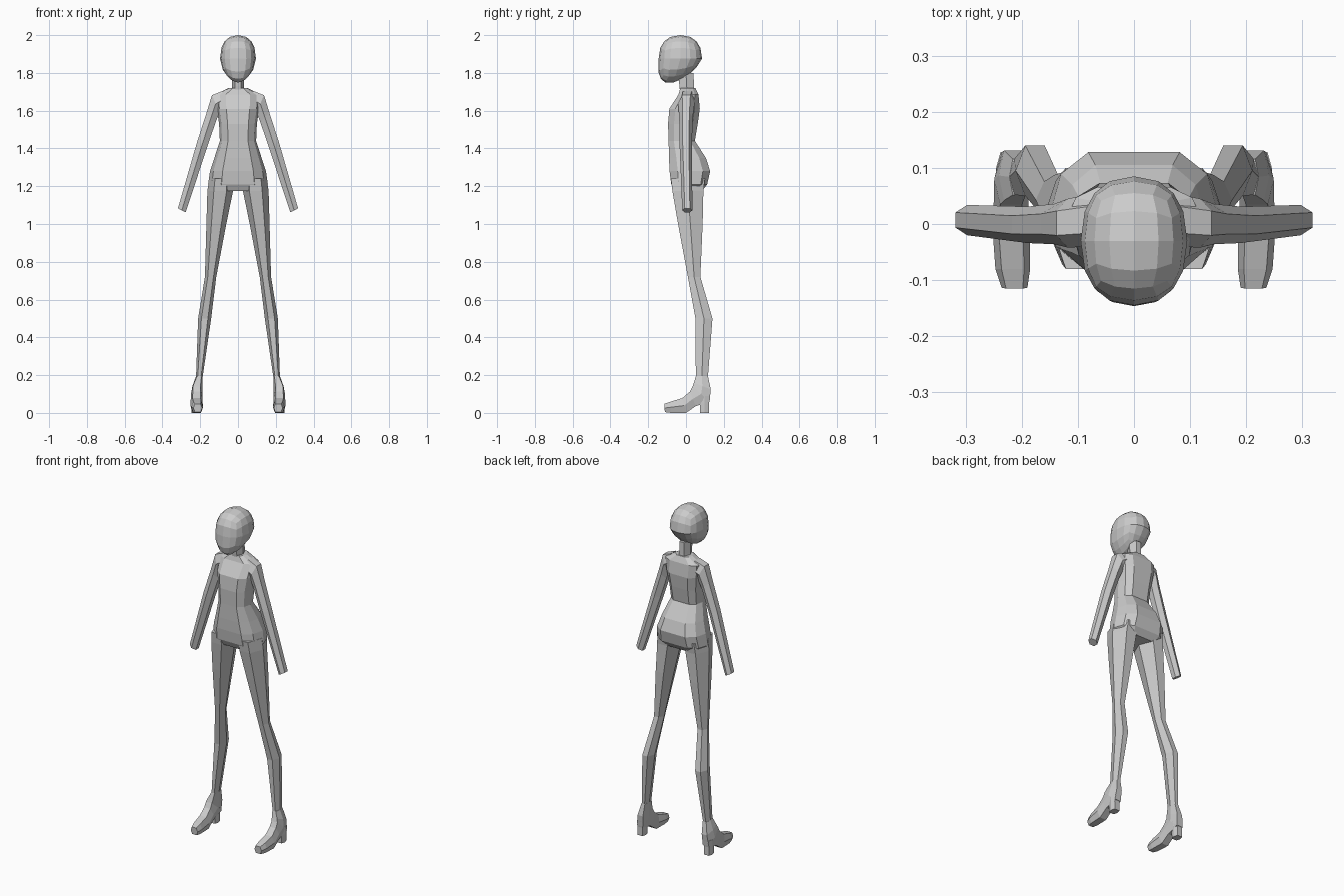
import bpy, bmesh
from mathutils import Vector

if "Cube" in bpy.data.objects:
    bpy.data.objects.remove(bpy.data.objects["Cube"])


def make_object(name, bm, mirror=False):
    bmesh.ops.recalc_face_normals(bm, faces=bm.faces[:])
    me = bpy.data.meshes.new(name)
    bm.to_mesh(me)
    bm.free()
    ob = bpy.data.objects.new(name, me)
    bpy.context.collection.objects.link(ob)
    if mirror:
        ob.modifiers.new("mirror", 'MIRROR')
    return ob


def loft(name, rings, mirror=False):
    """Skin a list of equal-length rings and cap both ends."""
    bm = bmesh.new()
    vs = [[bm.verts.new(p) for p in r] for r in rings]
    n = len(vs[0])
    for a, b in zip(vs, vs[1:]):
        for i in range(n):
            j = (i + 1) % n
            bm.faces.new((a[i], a[j], b[j], b[i]))
    bm.faces.new(vs[0])
    bm.faces.new(vs[-1])
    return make_object(name, bm, mirror)


def hexagon(a, b, d, flat=0.5):
    """Six-sided section spanning a to b, with half depth vector d."""
    a, b, d = Vector(a), Vector(b), Vector(d)
    m = (a + b) / 2
    return [a + d * flat, m + d, b + d * flat, b - d * flat, m - d, a - d * flat]


def torso_ring(z, w, f, b):
    """Ten-sided body section: half width w, front f, back b."""
    d = b - f
    half = [(.55, f), (.88, f + .2 * d), (1, f + .52 * d), (.88, b - .18 * d), (.55, b)]
    return [(w * x, y, z) for x, y in half] + [(-w * x, y, z) for x, y in reversed(half)]


# torso, from crotch to collar: z, half width, front y, back y
loft("torso", [torso_ring(*r) for r in (
    (1.175, .125, -.060, .085),
    (1.21, .158, -.078, .112),
    (1.28, .148, -.087, .128),
    (1.35, .125, -.090, .105),
    (1.44, .096, -.092, .047),
    (1.53, .100, -.095, .062),
    (1.61, .112, -.088, .073),
    (1.685, .118, -.040, .066),
    (1.72, .050, -.030, .050))])

# neck
loft("neck", [hexagon((0, y0, z), (0, y1, z), (.032, 0, 0))
              for y0, y1, z in ((-.03, .045, 1.69), (-.035, .042, 1.73), (-.04, .04, 1.80))])

# head: rounded cube grid, narrowed and pushed forward at the chin
bm = bmesh.new()
bmesh.ops.create_cube(bm, size=2)
bmesh.ops.subdivide_edges(bm, edges=bm.edges[:], cuts=3, use_grid_fill=True)
for v in bm.verts:
    p = v.co
    n = p / sum(abs(c) ** 2.3 for c in p) ** (1 / 2.3)
    t = max(0, -n.z)
    v.co = (n.x * .095 * (1 - .38 * t * t),
            -.03 + n.y * .115 * (1 - .12 * t) - .035 * t,
            1.875 + n.z * .125 + t * n.y * .025)
make_object("head", bm)

# arms: inner x, z, outer x, z, front y, back y
loft("arm", [hexagon((xi, (f + b) / 2, zi), (xo, (f + b) / 2, zo), (0, (b - f) / 2, 0))
             for xi, zi, xo, zo, f, b in (
    (.065, 1.62, .080, 1.705, -.040, .055),
    (.098, 1.59, .138, 1.682, -.042, .045),
    (.118, 1.54, .166, 1.590, -.036, .036),
    (.162, 1.41, .217, 1.432, -.034, .031),
    (.277, 1.062, .318, 1.083, -.020, .034))], True)

# legs: z, inner x, outer x, front y, back y
loft("leg", [hexagon(((i + o) / 2, f, z), ((i + o) / 2, b, z), ((o - i) / 2, 0, 0))
             for z, i, o, f, b in (
    (1.24, .030, .152, -.080, .100),
    (1.175, .026, .162, -.072, .092),
    (1.00, .062, .167, -.042, .088),
    (.72, .115, .175, .010, .076),
    (.50, .142, .211, .050, .140),
    (.19, .187, .222, .052, .116))], True)

# feet: centre x, top y, z, bottom y, z, half width
loft("foot", [hexagon((x, ty, tz), (x, by, bz), (w, 0, 0), .65)
              for x, ty, tz, by, bz, w in (
    (.213, -.115, .048, -.112, .004, .023),
    (.216, -.080, .060, -.080, .000, .031),
    (.219, -.020, .078, .000, .000, .033),
    (.219, .020, .112, .052, .036, .031),
    (.219, .035, .140, .125, .060, .030),
    (.214, .042, .160, .131, .125, .027),
    (.2045, .052, .195, .116, .195, .0175))], True)

# shoe heels
loft("heel", [hexagon((x, f, z), (x, b, z), (w, 0, 0), .7)
              for x, f, b, z, w in (
    (.222, .074, .122, 0, .023),
    (.222, .073, .122, .05, .024),
    (.219, .070, .128, .09, .027))], True)
